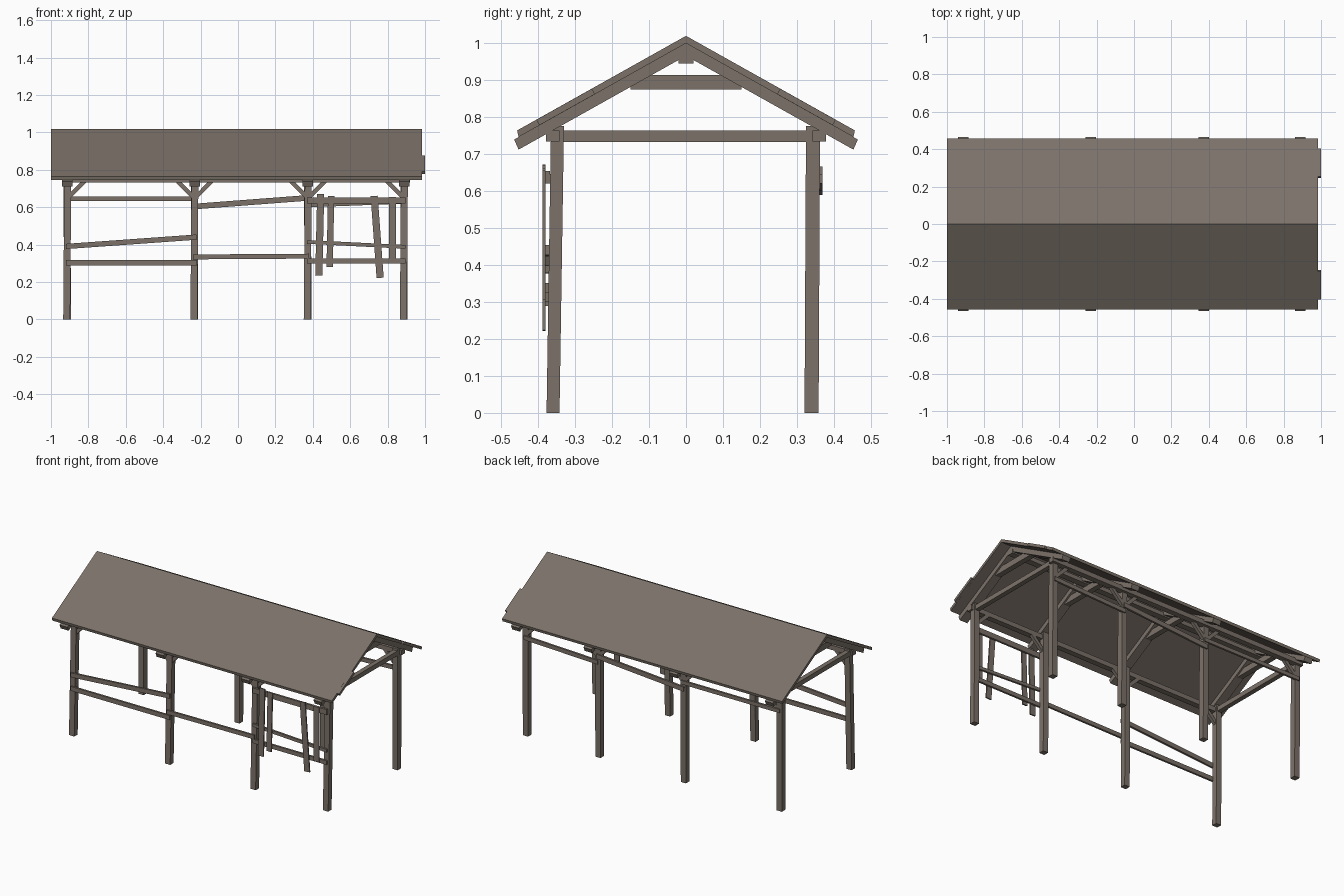
import bpy, bmesh
from mathutils import Vector, Matrix

if "Cube" in bpy.data.objects:
    bpy.data.objects.remove(bpy.data.objects["Cube"])

wood = bpy.data.materials.new("weathered wood")
wood.diffuse_color = (0.200, 0.168, 0.141, 1)
wood.use_nodes = True
wood.node_tree.nodes["Principled BSDF"].inputs["Base Color"].default_value = wood.diffuse_color
SLOPE = 0.56


def make(name, bm):
    bmesh.ops.recalc_face_normals(bm, faces=bm.faces)
    me = bpy.data.meshes.new(name)
    bm.to_mesh(me)
    bm.free()
    me.materials.append(wood)
    ob = bpy.data.objects.new(name, me)
    bpy.context.collection.objects.link(ob)
    return ob


def beam(name, p, q, side, depth, ref=(0, 1, 0)):
    """Square-cut timber from p to q; depth is measured along ref."""
    p, q, ref = Vector(p), Vector(q), Vector(ref)
    d = (q - p).normalized()
    s = d.cross(ref).normalized()
    r = s.cross(d)
    m = Matrix((d * (q - p).length, s * side, r * depth)).transposed().to_4x4()
    m.translation = (p + q) / 2
    bm = bmesh.new()
    bmesh.ops.create_cube(bm, size=1, matrix=m)
    return make(name, bm)


def chevron(name, x0, x1, top, bottom, half, inset):
    """Gable-shaped profile extruded along x."""
    pts = [(-half, top - SLOPE * half), (0, top), (half, top - SLOPE * half),
           (half - inset, bottom - SLOPE * (half - inset)), (0, bottom),
           (inset - half, bottom - SLOPE * (half - inset))]
    bm = bmesh.new()
    a = [bm.verts.new((x0, y, z)) for y, z in pts]
    b = [bm.verts.new((x1, y, z)) for y, z in pts]
    for i in range(6):
        j = (i + 1) % 6
        bm.faces.new((a[i], a[j], b[j], b[i]))
    for v in (a, b):
        bm.faces.new((v[0], v[1], v[4], v[5]))
        bm.faces.new((v[1], v[2], v[3], v[4]))
    return make(name, bm)


# Roof covering, with slightly longer planks at the right end
chevron("roof", -1, 0.985, 1.018, 0.998, 0.456, 0.004)
for s in (-1, 1):
    y0, y1 = 0.25, 0.40
    beam("roof_long_plank", (0.985, s * y0, 1.008 - SLOPE * y0),
         (0.985, s * y1, 1.008 - SLOPE * y1), 0.017, 0.03, (1, 0, 0))

# Posts, rafters and collar ties at each frame
xs = (-0.912, -0.232, 0.374, 0.888)
for i, x in enumerate(xs):
    chevron("rafters", x - 0.028, x + 0.028, 0.998, 0.964, 0.464, 0.012)
    beam("collar_tie", (x, -0.15, 0.893), (x, 0.15, 0.893), 0.035, 0.039, (0, 0, 1))
    beam("front_post", (x - 0.004, -0.359, 0), (x + 0.002, -0.347, 0.775), 0.037, 0.035)
    beam("back_post", (x, 0.339, 0), (x - 0.002, 0.343, 0.775), 0.037, 0.038)
    if i in (0, 3):
        beam("tie_beam", (x, -0.34, 0.747), (x, 0.34, 0.747), 0.03, 0.03, (0, 0, 1))

# Ridge beam and eave plates
beam("ridge_beam", (-0.94, 0, 0.957), (0.92, 0, 0.957), 0.04, 0.026, (0, 0, 1))
for s in (-1, 1):
    beam("eave_plate", (-0.94, s * 0.36, 0.748), (0.92, s * 0.36, 0.748), 0.036, 0.03, (0, 0, 1))
    # Knee braces
    for i, x in enumerate(xs):
        for d in (-1, 1):
            if (i, d) not in ((0, -1), (3, 1)):
                beam("knee_brace", (x + d * 0.008, s * 0.352, 0.655),
                     (x + d * 0.092, s * 0.352, 0.74), 0.022, 0.02)

# Fence rails: x0, z0, x1, z1, height
FY, BY = -0.374, 0.362
for x0, z0, x1, z1, h in ((-0.92, 0.39, -0.22, 0.44, 0.028), (-0.92, 0.303, -0.22, 0.303, 0.028),
                          (-0.24, 0.334, 0.38, 0.338, 0.026), (0.37, 0.312, 0.895, 0.312, 0.026),
                          (0.37, 0.414, 0.895, 0.388, 0.02), (0.37, 0.636, 0.895, 0.636, 0.034)):
    beam("front_rail", (x0, FY, z0), (x1, FY, z1), h, 0.013)
for x0, z0, x1, z1, h in ((-0.92, 0.645, -0.22, 0.645, 0.024), (-0.24, 0.603, 0.38, 0.65, 0.03),
                          (0.37, 0.612, 0.895, 0.632, 0.026)):
    beam("back_rail", (x0, BY, z0), (x1, BY, z1), h, 0.013)

# Loose vertical boards in the right front bay
for xt, zt, xb, zb, w in ((0.442, 0.67, 0.432, 0.235, 0.038), (0.498, 0.66, 0.490, 0.28, 0.034),
                          (0.728, 0.66, 0.760, 0.222, 0.038), (0.826, 0.655, 0.826, 0.305, 0.038)):
    beam("hanging_board", (xb, FY - 0.01, zb), (xt, FY - 0.01, zt), w, 0.008)
